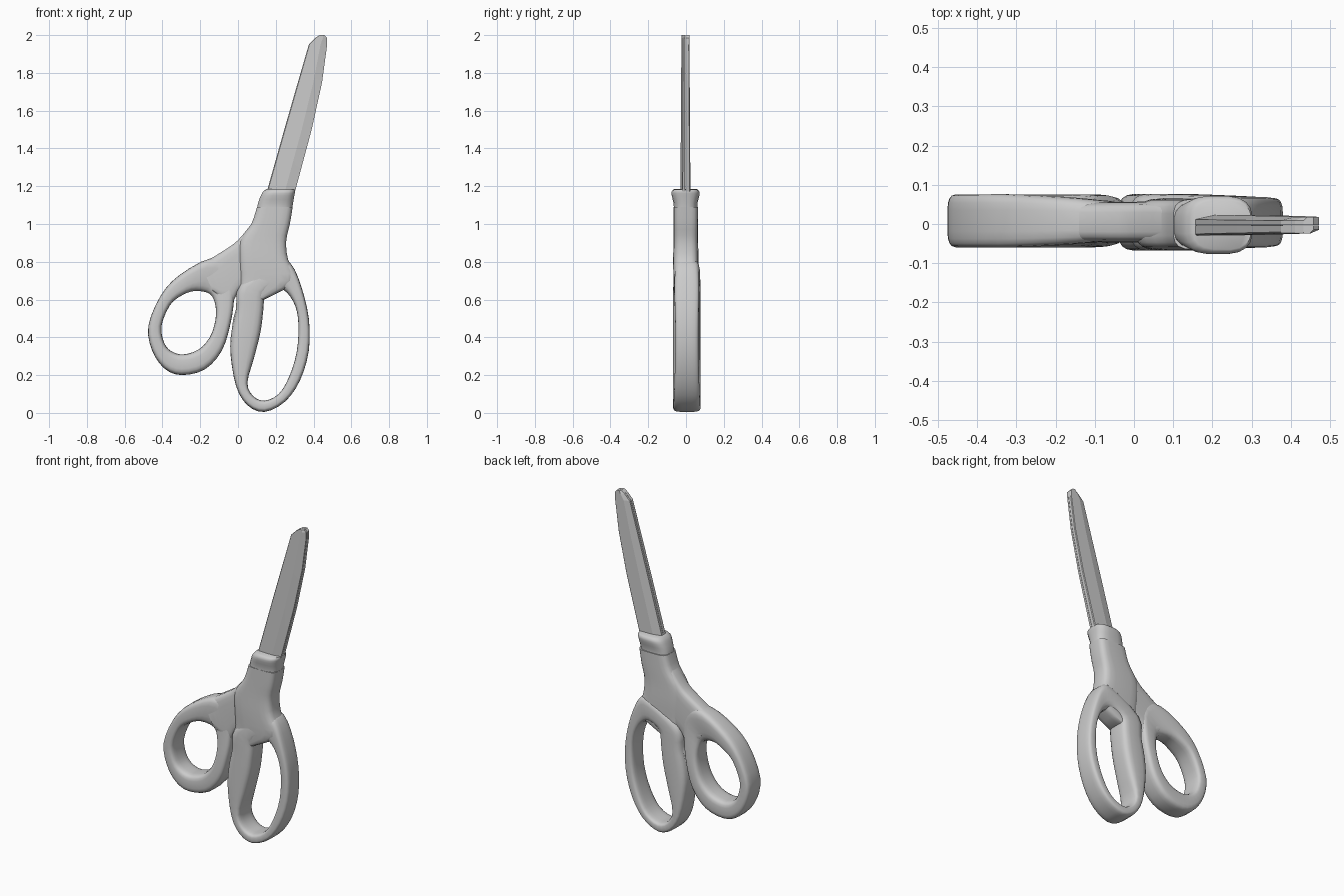
import bpy, bmesh, math
from mathutils import Vector

if "Cube" in bpy.data.objects:
    bpy.data.objects.remove(bpy.data.objects["Cube"])

grey = bpy.data.materials.new("plain_grey")
grey.use_nodes = True
grey.diffuse_color = (0.6, 0.6, 0.6, 1)
grey.node_tree.nodes["Principled BSDF"].inputs["Base Color"].default_value = grey.diffuse_color


def loft(name, rings, closed, angle):
    """Skin a row of equal rings; closed joins the last to the first."""
    bm = bmesh.new()
    rows = [[bm.verts.new(p) for p in ring] for ring in rings]
    n = len(rows[0])
    for i in range(len(rows) - (not closed)):
        a, b = rows[i], rows[(i + 1) % len(rows)]
        for j in range(n):
            k = (j + 1) % n
            bm.faces.new((a[j], a[k], b[k], b[j]))
    if not closed:
        bm.faces.new(rows[0])
        bm.faces.new(rows[-1])
    bmesh.ops.recalc_face_normals(bm, faces=bm.faces)
    mesh = bpy.data.meshes.new(name)
    bm.to_mesh(mesh)
    bm.free()
    mesh.materials.append(grey)
    obj = bpy.data.objects.new(name, mesh)
    bpy.context.collection.objects.link(obj)
    bpy.ops.object.select_all(action='DESELECT')
    obj.select_set(True)
    bpy.context.view_layer.objects.active = obj
    bpy.ops.object.shade_smooth_by_angle(angle=math.radians(angle))
    return obj


def smooth_rows(rows, closed, steps):
    """Pass a smooth curve through rows of numbers."""
    n, out = len(rows), []
    for i in range(n if closed else n - 1):
        ids = [i - 1, i, i + 1, i + 2]
        ids = [k % n if closed else min(max(k, 0), n - 1) for k in ids]
        p0, p1, p2, p3 = (Vector(rows[k]) for k in ids)
        for s in range(steps):
            t = s / steps
            out.append(p1 + (p2 - p0) * t / 2
                       + (p0 * 2 - p1 * 5 + p2 * 4 - p3) * t * t / 2
                       + (p1 * 3 - p0 - p2 * 3 + p3) * t ** 3 / 2)
    return out if closed else out + [Vector(rows[-1])]


def grip(name, rows, closed, y_range, power=0.5, steps=3, sides=20):
    """Rounded bar; each row is edge A (x, z), edge B (x, z) and a depth factor."""
    mid, half = sum(y_range) / 2, (y_range[1] - y_range[0]) / 2
    rings = []
    for ax, az, bx, bz, depth in smooth_rows(rows, closed, steps):
        a, b = Vector((ax, mid, az)), Vector((bx, mid, bz))
        ring = []
        for j in range(sides):
            t = math.tau * (j + 0.5) / sides
            c, s = math.cos(t), math.sin(t)
            across = math.copysign(abs(c) ** power, c)
            deep = math.copysign(abs(s) ** power, s)
            ring.append((a + b) / 2 + (a - b) / 2 * across
                        + Vector((0, half * depth * deep, 0)))
        rings.append(ring)
    return loft(name, rings, closed, 45)


# Small round finger loop: outer edge, hole edge, depth
grip("small_finger_loop", [
    (-0.31, 0.73, -0.30, 0.62, 1), (-0.41, 0.62, -0.36, 0.57, 1),
    (-0.475, 0.46, -0.405, 0.46, 1), (-0.455, 0.33, -0.39, 0.37, 1),
    (-0.39, 0.235, -0.35, 0.325, 1), (-0.30, 0.2, -0.29, 0.31, 1),
    (-0.175, 0.23, -0.21, 0.335, 1), (-0.085, 0.33, -0.15, 0.4, 1),
    (-0.04, 0.47, -0.12, 0.49, 0.95), (-0.02, 0.61, -0.12, 0.57, 0.85),
    (-0.02, 0.78, -0.15, 0.63, 0.75), (-0.14, 0.82, -0.23, 0.645, 0.9),
], True, (-0.06, 0.076))

# Arm that crosses behind the pivot
grip("small_loop_arm", [
    (-0.2, 0.785, -0.13, 0.64, 0.85), (-0.14, 0.82, -0.04, 0.58, 0.8),
    (-0.06, 0.87, 0.0, 0.64, 0.8), (0.0, 0.915, 0.03, 0.66, 0.8),
    (0.07, 1.0, 0.12, 0.72, 0.8), (0.12, 1.06, 0.18, 0.8, 0.7),
], False, (-0.06, 0.07), 0.4)

# Long finger loop
grip("long_finger_loop", [
    (0.21, 0.8, 0.205, 0.66, 0.95), (0.28, 0.79, 0.26, 0.635, 0.9),
    (0.335, 0.67, 0.305, 0.56, 0.9), (0.375, 0.5, 0.32, 0.46, 0.85),
    (0.375, 0.33, 0.31, 0.32, 0.85), (0.33, 0.175, 0.27, 0.19, 0.9),
    (0.25, 0.06, 0.215, 0.1, 0.95), (0.14, 0.005, 0.14, 0.065, 1),
    (0.05, 0.04, 0.08, 0.09, 1), (-0.01, 0.14, 0.05, 0.16, 1),
    (-0.04, 0.31, 0.085, 0.29, 1), (-0.035, 0.43, 0.12, 0.43, 1),
    (-0.01, 0.55, 0.135, 0.55, 1), (0.01, 0.68, 0.145, 0.63, 1),
], True, (-0.068, 0.077))

# Pivot body and the flared collar that holds the blades
grip("pivot_body", [
    (0.005, 0.62, 0.14, 0.6, 0.85), (0.01, 0.7, 0.31, 0.7, 0.92),
    (0.005, 0.81, 0.266, 0.81, 0.95), (0.01, 0.91, 0.256, 0.91, 0.92),
    (0.07, 1.0, 0.275, 1.0, 0.92), (0.1, 1.09, 0.29, 1.09, 0.92),
], False, (-0.072, 0.07), 0.45)
grip("collar", [
    (0.1, 1.08, 0.288, 1.08, 0.85), (0.105, 1.11, 0.292, 1.11, 0.87),
    (0.12, 1.15, 0.299, 1.15, 1), (0.133, 1.172, 0.303, 1.172, 1),
    (0.15, 1.185, 0.3, 1.182, 0.85),
], False, (-0.076, 0.071), 0.65, 2)

# Stop lug between the loops
grip("stop_lug", [
    (-0.04, 0.39, 0.03, 0.39, 1), (-0.025, 0.5, 0.05, 0.5, 1),
    (-0.005, 0.57, 0.06, 0.57, 1),
], False, (-0.035, 0.045), 0.3, 1)

# Two closed blades, each with its ground bevel on the opposite edge
blade_rows = [
    (1.1, 0.133, 0.284), (1.18, 0.155, 0.304), (1.5, 0.245, 0.39),
    (1.75, 0.317, 0.445), (1.95, 0.375, 0.472), (1.985, 0.41, 0.472),
    (2.0, 0.432, 0.458),
]


def blade(name, side):
    rings = []
    for z, left, right in blade_rows:
        edge, spine = (right, left) if side < 0 else (left, right)
        ridge = edge + (spine - edge) * 0.36
        thick = 0.027 - 0.006 * (z - 1.1) / 0.9
        profile = [(spine, 0.001), (spine, thick - 0.004),
                   (spine + (edge - spine) * 0.03, thick),
                   (ridge, thick), (edge, thick * 0.55), (edge, 0.001)]
        rings.append([Vector((x, side * y - 0.003, z)) for x, y in profile])
    return loft(name, rings, False, 10)


blade("front_blade", -1)
blade("back_blade", 1)
